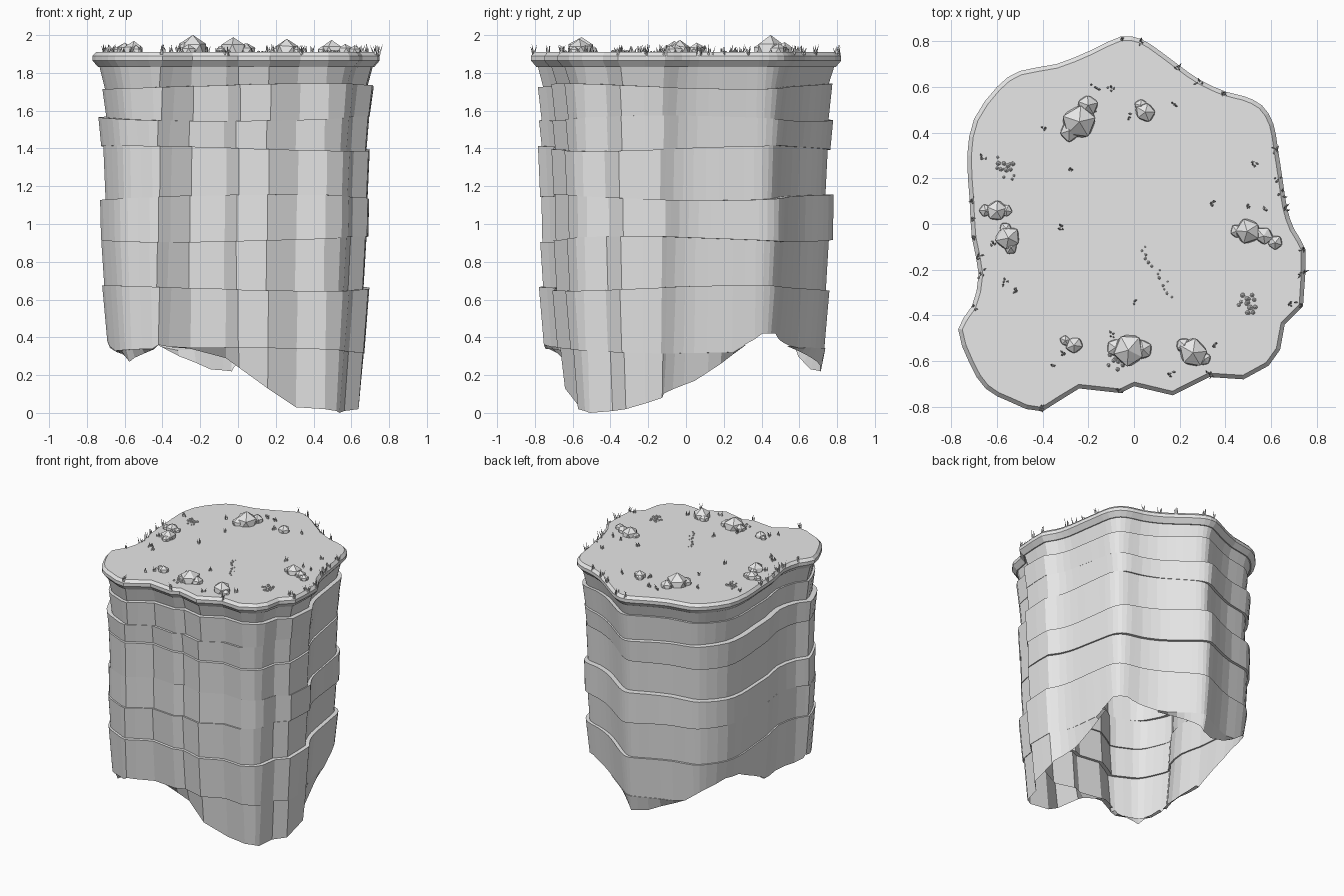
import bpy
import bmesh
import math
import random
from mathutils import Matrix, Vector

random.seed(4)
cube = bpy.data.objects.get("Cube")
if cube:
    bpy.data.objects.remove(cube, do_unlink=True)

stone = bpy.data.materials.new("pale_grey_stone")
stone.use_nodes = True
stone.diffuse_color = (.8, .8, .8, 1)
stone.node_tree.nodes["Principled BSDF"].inputs["Base Color"].default_value = (.8, .8, .8, 1)

TOP = 1.91  # height of the plateau

# Plateau outline, clockwise from the back
KEYS = [Vector(p) for p in (
    (-.06, .82), (.03, .81), (.11, .76), (.19, .7), (.29, .63), (.4, .58), (.48, .56),
    (.56, .52), (.61, .44), (.63, .33), (.65, .2), (.67, .07), (.7, -.02), (.75, -.11),
    (.75, -.22), (.74, -.36), (.66, -.44), (.64, -.55), (.59, -.62), (.48, -.68),
    (.33, -.67), (.17, -.75), (0, -.71), (-.06, -.74), (-.24, -.72), (-.4, -.82),
    (-.54, -.78), (-.65, -.72), (-.72, -.61), (-.77, -.46), (-.71, -.36), (-.68, -.22),
    (-.71, -.06), (-.72, .11), (-.73, .3), (-.7, .46), (-.6, .6), (-.5, .67),
    (-.34, .7), (-.19, .76))]

# Height of the ragged lower edge at some outline points
EDGE = ((0, .22), (3, .32), (6, .42), (8, .42), (9, .36), (10, .26), (11, .17), (13, .08),
        (15, .02), (17, 0), (20, .03), (21, .13), (22, .24), (24, .34), (25, .36),
        (27, .27), (29, .38), (30, .31), (31, .29), (32, .33), (34, .5), (35, .51),
        (36, .45), (37, .4), (38, .3), (39, .23), (40, .22))


def edge_height(spot):
    for (a, low), (b, high) in zip(EDGE, EDGE[1:]):
        if a <= spot <= b:
            return low + (high - low) * (spot - a) / (b - a)


def curve_middle(i):
    before, a, b, after = (KEYS[(i + n) % len(KEYS)] for n in (-1, 0, 1, 2))
    return (a + b) * .5625 - (before + after) * .0625


# The back and sides are rounded, the front keeps its straight facets
SPOTS, OUTLINE = [], []
for i, key in enumerate(KEYS):
    SPOTS.append(i)
    OUTLINE.append(key)
    if not 13 <= i < 24:
        SPOTS.append(i + .5)
        OUTLINE.append(curve_middle(i))
COUNT = len(OUTLINE)


def inset_point(index, amount):
    along = OUTLINE[(index + 1) % COUNT] - OUTLINE[index - 1]
    inward = Vector((along.y, -along.x)).normalized()
    return OUTLINE[index] + inward * amount


def finish(bm, name):
    mesh = bpy.data.meshes.new(name)
    bm.to_mesh(mesh)
    bm.free()
    mesh.materials.append(stone)
    obj = bpy.data.objects.new(name, mesh)
    bpy.context.collection.objects.link(obj)


def loft(bm, rings, keep=lambda quad: True):
    for upper, lower in zip(rings, rings[1:]):
        for i in range(COUNT):
            j = (i + 1) % COUNT
            quad = (upper[i], upper[j], lower[j], lower[i])
            if keep(quad):
                bm.faces.new(quad)


# Plateau slab with a bevelled lip
bm = bmesh.new()
rings = []
for z, amount in ((TOP, .018), (1.89, 0), (1.865, 0), (1.83, .03)):
    rings.append([bm.verts.new((*inset_point(i, amount), z)) for i in range(COUNT)])
loft(bm, rings)
bm.faces.new(list(reversed(rings[0])))
bm.faces.new(rings[-1])
finish(bm, "plateau_slab")

# Cliff wall: stacked strata with small ledges, hollow and open below
# Each stratum: top height, inset at its top, inset at its foot, sideways shift
STRATA = ((1.84, .035, .066, (0, 0)), (1.73, .042, .063, (.01, -.005)),
          (1.56, .043, .058, (-.012, 0)), (1.4, .055, .067, (.002, -.017)),
          (1.14, .048, .053, (-.008, .008)), (.92, .058, .074, (-.012, -.008)),
          (.66, .053, .08, (-.002, -.01)), (.33, .085, .11, (0, 0)))
bm = bmesh.new()
rings = []
floor_verts = set()
for k, (top, inset_top, inset_foot, shift) in enumerate(STRATA):
    foot = STRATA[k + 1][0] if k + 1 < len(STRATA) else -1
    for level, z, amount in ((k, top, inset_top), (k + 1, foot, inset_foot)):
        ring = []
        for i in range(COUNT):
            turn = math.tau * SPOTS[i] / len(KEYS)
            wave = .015 * math.sin(2 * turn + level * 1.9) if level else 0
            floor = edge_height(SPOTS[i])
            place = inset_point(i, amount) + Vector(shift)
            vert = bm.verts.new((*place, max(z + wave, floor)))
            if z + wave <= floor:
                floor_verts.add(vert)
            ring.append(vert)
        rings.append(ring)
loft(bm, rings, lambda quad: not all(v in floor_verts for v in quad))
loose = [v for v in bm.verts if not v.link_faces]
bmesh.ops.delete(bm, geom=loose, context='VERTS')
finish(bm, "cliff_wall")


# Faceted boulders: each cluster has a main stone and smaller neighbours
def add_stone(bm, x, y, radius):
    spin = Matrix.Rotation(random.uniform(0, math.tau), 4, 'Z')
    stretch = Matrix.Diagonal((random.uniform(.9, 1.1), random.uniform(.9, 1.1), 1, 1))
    place = Matrix.Translation((x, y, TOP + radius * .06)) @ spin @ stretch
    made = bmesh.ops.create_icosphere(bm, subdivisions=1, radius=radius, matrix=place)
    for v in made["verts"]:
        v.co += Vector([random.uniform(-.08, .02) * radius for _ in range(3)])


CLUSTERS = {
    "back_boulders": ((-.24, .45, .085), (-.2, .52, .05), (-.28, .41, .05)),
    "small_back_boulders": ((.05, .49, .045), (.03, .52, .03)),
    "right_boulders": ((-.6, .06, .05), (-.65, .06, .03), (-.56, .06, .03)),
    "right_front_boulders": ((-.55, -.06, .055), (-.54, -.1, .035), (-.56, -.02, .03)),
    "left_boulders": ((.5, -.03, .06), (.45, -.03, .03), (.57, -.05, .042), (.62, -.08, .035)),
    "front_boulders": ((-.02, -.55, .08), (.04, -.55, .045), (-.08, -.54, .04)),
    "front_left_boulders": ((.26, -.56, .07), (.22, -.53, .04), (.31, -.59, .03)),
    "front_right_boulders": ((-.26, -.53, .04), (-.3, -.51, .025)),
}
for name, stones in CLUSTERS.items():
    bm = bmesh.new()
    for x, y, radius in stones:
        add_stone(bm, x, y, radius)
    finish(bm, name)

# Pebble piles and a trail of pebbles
bm = bmesh.new()
for x, y in ((-.56, .25), (.5, -.35), (-.07, -.6)):
    for _ in range(16):
        add_stone(bm, random.gauss(x, .02), random.gauss(y, .02), random.uniform(.006, .013))
for step in range(14):
    t = step / 13
    add_stone(bm, .02 + .13 * t + random.gauss(0, .02), -.1 - .22 * t, random.uniform(.004, .008))
finish(bm, "pebbles")


# Grass tufts: a few thin leaning blades each
def add_tuft(bm, x, y, z, blades, height):
    for _ in range(blades):
        length = height * random.uniform(.6, 1.1)
        lean = Matrix.Rotation(random.uniform(.1, .4), 4, 'X')
        spin = Matrix.Rotation(random.uniform(0, math.tau), 4, 'Z')
        base = Vector((random.gauss(x, .007), random.gauss(y, .007), z))
        place = Matrix.Translation(base) @ spin @ lean @ Matrix.Translation((0, 0, length / 2))
        bmesh.ops.create_cone(bm, cap_ends=True, segments=3, radius1=.006, radius2=.0005,
                              depth=length, matrix=place)


bm = bmesh.new()
for spot in (0, 1, 3, 4, 5, 9, 10, 10.5, 11, 13, 14, 15, 20, 23, 25, 30, 31, 31.5, 32, 32.5, 33):
    add_tuft(bm, *inset_point(SPOTS.index(spot), .012), 1.89, 5, .06)
finish(bm, "rim_grass")

bm = bmesh.new()
for x, y in ((-.17, .6), (-.1, .59), (-.02, .47), (.18, .52), (-.39, .42), (-.28, .24),
             (-.66, .29), (.53, .26), (.34, .09), (.5, .08), (.57, .07), (-.32, -.02),
             (-.62, -.09), (-.57, -.25), (-.52, -.29), (0, -.34), (-.31, -.57),
             (-.36, -.62), (-.1, -.48), (.36, -.53), (.16, -.66), (.68, -.35), (-.17, .49)):
    add_tuft(bm, x, y, TOP - .003, 4, .04)
finish(bm, "plateau_grass")
